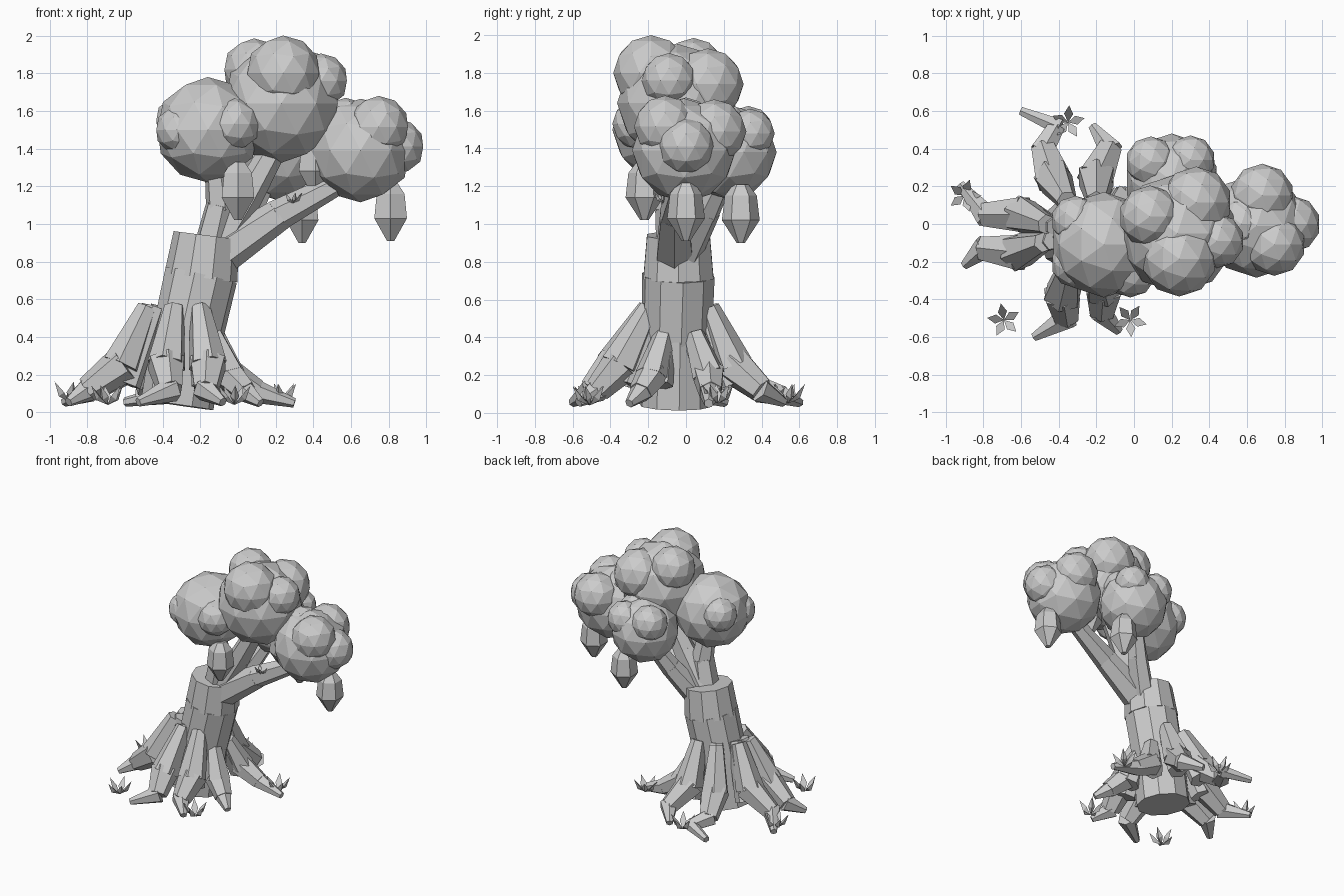
import bpy, bmesh, math
from mathutils import Vector, Matrix

if "Cube" in bpy.data.objects:
    bpy.data.objects.remove(bpy.data.objects["Cube"])

# One flat grey for the whole tree
grey = bpy.data.materials.new("plain grey")
grey.use_nodes = True
grey.diffuse_color = (0.6, 0.6, 0.6, 1)
grey.node_tree.nodes["Principled BSDF"].inputs["Base Color"].default_value = (0.6, 0.6, 0.6, 1)


def finish(name, bm):
    mesh = bpy.data.meshes.new(name)
    bm.to_mesh(mesh)
    bm.free()
    mesh.materials.append(grey)
    ob = bpy.data.objects.new(name, mesh)
    bpy.context.collection.objects.link(ob)
    return ob


def segment(bm, a, b, ra, rb, sides):
    """Tapered prism from a to b."""
    a, b = Vector(a), Vector(b)
    d = b - a
    m = Matrix.Translation((a + b) / 2) @ d.to_track_quat('Z', 'Y').to_matrix().to_4x4()
    bmesh.ops.create_cone(bm, cap_ends=True, segments=sides, radius1=ra, radius2=rb,
                          depth=d.length, matrix=m)


def limb(name, points, radii, sides=6, overlap=0.02):
    """Chain of overlapping tapered prisms."""
    bm = bmesh.new()
    for a, b, ra, rb in zip(points, points[1:], radii, radii[1:]):
        a, b = Vector(a), Vector(b)
        segment(bm, a - (b - a).normalized() * overlap, b, ra, rb, sides)
    return finish(name, bm)


def crown(name, centre, radius, bumps):
    """Faceted ball of foliage with smaller balls half sunk into it."""
    bm = bmesh.new()
    for x, y, z, r in [(*centre, radius)] + bumps:
        bmesh.ops.create_icosphere(bm, subdivisions=2, radius=r,
                                   matrix=Matrix.Translation((x, y, z)))
    return finish(name, bm)


def pod(name, x, y, z):
    """Hanging pod, z is its lower tip."""
    profile = [(0.022, 0), (0.1, 0.12), (0.085, 0.25), (0.04, 0.31)]
    bm = bmesh.new()
    for (ra, za), (rb, zb) in zip(profile, profile[1:]):
        segment(bm, (x, y, z + za), (x, y, z + zb), ra, rb, 6)
    return finish(name, bm)


def sprout(name, x, y, z, size=0.1, turn=0.0):
    """Five pointed, folded leaves spreading from one spot."""
    bm = bmesh.new()
    for i in range(5):
        a = turn + i * math.tau / 5
        out = Vector((math.cos(a), math.sin(a), 0))
        side = Vector((-out.y, out.x, 0)) * size * 0.27
        up = Vector((0, 0, size * 1.15))
        base = Vector((x, y, z))
        mid = base + out * size * 0.5 + up * 0.45
        root, tip = bm.verts.new(base), bm.verts.new(base + out * size + up)
        left, right = bm.verts.new(mid + side), bm.verts.new(mid - side)
        keel = bm.verts.new(mid + out * size * 0.2 - up * 0.2)
        for f in [(root, right, tip, left), (root, left, keel), (left, tip, keel),
                  (tip, right, keel), (right, root, keel)]:
            bm.faces.new(f)
    bmesh.ops.recalc_face_normals(bm, faces=bm.faces)
    return finish(name, bm)


# Leaning trunk
limb("trunk", [(-0.32, -0.055, 0.055), (-0.27, -0.05, 0.4), (-0.195, -0.04, 0.73), (-0.168, -0.04, 0.94)],
     [0.195, 0.19, 0.195, 0.175], 10, 0.015)

# Branches up into the crowns
limb("right_branch", [(-0.06, -0.06, 0.86), (0.22, -0.06, 1.05), (0.58, -0.02, 1.24)], [0.11, 0.085, 0.055])
limb("top_branch", [(-0.12, -0.05, 0.88), (0.05, -0.05, 1.15), (0.22, -0.05, 1.45)], [0.11, 0.085, 0.065])
limb("left_branch", [(-0.14, -0.06, 0.88), (-0.09, -0.08, 1.1), (-0.12, -0.11, 1.35)], [0.1, 0.085, 0.06])
limb("back_branch", [(-0.08, 0.0, 0.85), (0.06, 0.11, 1.07), (0.18, 0.22, 1.3)], [0.09, 0.075, 0.055])

# Roots: plan positions of top, knee, ankle and tip
roots = {
    "left_back": [(-0.47, 0.0), (-0.6, 0.05), (-0.79, 0.05), (-0.92, 0.21)],
    "left_front": [(-0.49, -0.1), (-0.62, -0.15), (-0.8, -0.13), (-0.9, -0.22)],
    "back_left": [(-0.36, 0.13), (-0.43, 0.25), (-0.48, 0.4), (-0.6, 0.6)],
    "back_right": [(-0.2, 0.13), (-0.2, 0.25), (-0.13, 0.4), (-0.22, 0.52)],
    "front_left": [(-0.34, -0.21), (-0.38, -0.38), (-0.36, -0.5), (-0.53, -0.6)],
    "front_right": [(-0.2, -0.2), (-0.16, -0.35), (-0.17, -0.47), (-0.08, -0.57)],
    "right_back": [(-0.12, 0.05), (-0.05, 0.12), (0.1, 0.13), (0.3, 0.12)],
    "right_front": [(-0.13, -0.12), (-0.05, -0.18), (0.04, -0.24), (0.12, -0.3)],
}
for name, plan in roots.items():
    low = name.startswith("right")
    heights = (0.4, 0.2, 0.11, 0.05) if low else (0.54, 0.25, 0.12, 0.055)
    path = [(x, y, z) for (x, y), z in zip(plan, heights)]
    widths = [0.055, 0.09, 0.065, 0.025] if low else [0.055, 0.105, 0.07, 0.025]
    if name == "back_left":
        path.insert(3, (-0.41, 0.52, 0.09))
        widths.insert(3, 0.05)
    limb(name + "_root", path, widths)
    # Buttress running from the trunk down beside the root
    (tx, ty), (kx, ky) = plan[0], plan[1]
    tx, ty = tx * 0.8 - 0.05, ty * 0.8 - 0.01
    limb(name + "_buttress", [(tx, ty, heights[0]), (kx * 0.9 - 0.03, ky * 0.9 + 0.02, 0.15)], [0.05, 0.075])

# Foliage
crown("left_crown", (-0.16, -0.11, 1.5), 0.28,
      [(-0.31, 0.02, 1.55, 0.13), (-0.31, -0.21, 1.5, 0.13), (-0.02, -0.25, 1.53, 0.14)])
crown("top_crown", (0.23, -0.05, 1.64), 0.315,
      [(0.24, -0.185, 1.8, 0.2), (0.33, 0.115, 1.74, 0.19), (0.085, 0.04, 1.82, 0.165), (0.44, -0.09, 1.76, 0.145)])
crown("right_crown", (0.65, -0.01, 1.39), 0.275,
      [(0.745, -0.11, 1.515, 0.165), (0.84, 0.0, 1.41, 0.15), (0.68, 0.15, 1.49, 0.17), (0.57, 0.0, 1.53, 0.14)])
crown("back_crown", (0.2, 0.23, 1.38), 0.25,
      [(0.3, 0.34, 1.48, 0.13), (0.09, 0.33, 1.49, 0.135), (0.28, 0.2, 1.5, 0.14)])

# Hanging pods
for i, p in enumerate([(0.0, -0.22, 1.02), (0.81, 0.0, 0.91), (0.34, 0.29, 0.9), (0.41, -0.02, 1.16)]):
    pod("pod_%d" % (i + 1), *p)

# Sprouts on the ground and one on a branch
for i, p in enumerate([(-0.9, 0.15, 0.06), (-0.69, -0.51, 0.04), (-0.02, -0.51, 0.04),
                       (-0.35, 0.54, 0.05), (0.23, 0.17, 0.05)]):
    sprout("sprout_%d" % (i + 1), *p, 0.09, i * 0.5)
sprout("branch_sprout", 0.29, -0.12, 1.11, 0.05)
